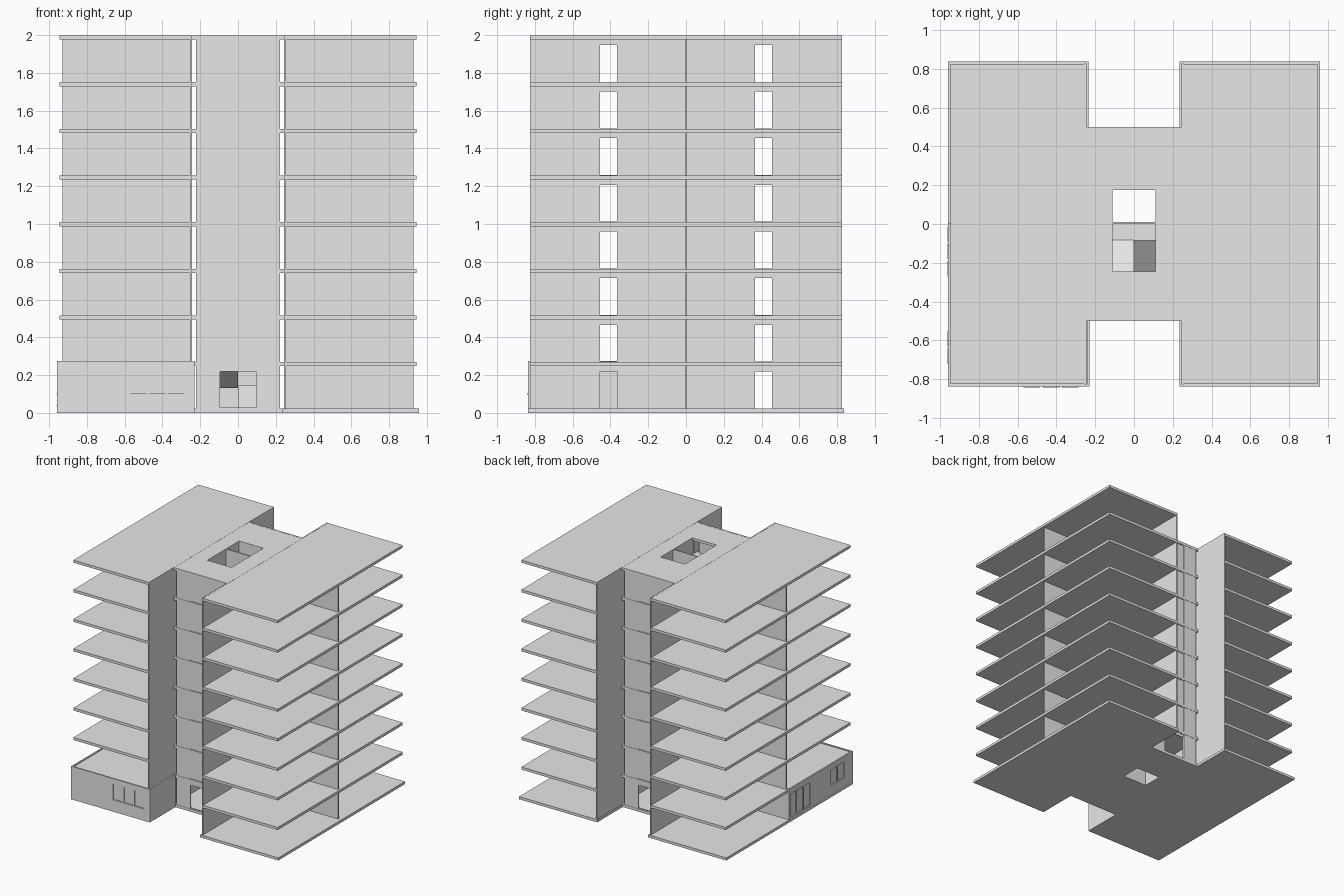
import bpy
from mathutils import Matrix

cube = bpy.data.objects.get("Cube")
if cube:
    bpy.data.objects.remove(cube)

concrete = bpy.data.materials.new("light_concrete")
concrete.use_nodes = True
grey = (0.8, 0.8, 0.8, 1)
concrete.diffuse_color = grey
concrete.node_tree.nodes["Principled BSDF"].inputs["Base Color"].default_value = grey

FLOORS = 8
PITCH = 0.247
SLAB = 0.022
# Plane name -> how (u, v, thickness) map to (x, y, z)
PLANES = {
    "xy": Matrix.Identity(4),
    "xz": Matrix(((1, 0, 0, 0), (0, 0, -1, 0), (0, 1, 0, 0), (0, 0, 0, 1))),
    "yz": Matrix(((0, 0, 1, 0), (1, 0, 0, 0), (0, 1, 0, 0), (0, 0, 0, 1))),
}
AXIS = {"xy": 2, "xz": 1, "yz": 0}


def rect(u0, u1, v0, v1):
    return [(u0, v0), (u1, v0), (u1, v1), (u0, v1)]


def plate(name, plane, lo, hi, outline, holes=()):
    """Flat panel between lo and hi along the plane's normal, with holes."""
    curve = bpy.data.curves.new(name, "CURVE")
    curve.dimensions = "2D"
    curve.fill_mode = "BOTH"
    curve.extrude = (hi - lo) / 2
    for loop in [outline, *holes]:
        spline = curve.splines.new("POLY")
        spline.points.add(len(loop) - 1)
        for point, (u, v) in zip(spline.points, loop):
            point.co = (u, v, 0, 1)
        spline.use_cyclic_u = True
    helper = bpy.data.objects.new(name + "_outline", curve)
    bpy.context.collection.objects.link(helper)
    graph = bpy.context.evaluated_depsgraph_get()
    mesh = bpy.data.meshes.new_from_object(helper.evaluated_get(graph))
    bpy.data.objects.remove(helper)
    shift = [0, 0, 0]
    shift[AXIS[plane]] = (lo + hi) / 2
    mesh.transform(Matrix.Translation(shift) @ PLANES[plane])
    for face in mesh.polygons:
        face.use_smooth = False
    mesh.materials.clear()
    mesh.materials.append(concrete)
    obj = bpy.data.objects.new(name, mesh)
    bpy.context.collection.objects.link(obj)
    return obj


def h_plan(x_in, x_out, y_in, y_out):
    half = [(x_out, -y_out), (x_out, y_out), (x_in, y_out), (x_in, y_in)]
    other = [(-x_in, y_in), (-x_in, y_out), (-x_out, y_out), (-x_out, -y_out)]
    return half + other + [(-x_in, -y_out), (-x_in, -y_in), (x_in, -y_in), (x_in, -y_out)]


# Floor slabs with stair and lift openings
wells = [rect(-0.112, 0.112, -0.245, 0), rect(-0.112, 0.112, 0.01, 0.175)]
plate("ground_slab", "xy", 0, SLAB, h_plan(0.235, 0.958, 0.5, 0.836), wells[1:])
for i in range(1, FLOORS + 1):
    z = i * PITCH
    plate(f"floor_slab_{i}", "xy", z, z + SLAB, h_plan(0.245, 0.945, 0.5, 0.825), wells)

# Wing walls with a pair of doorways on every storey
floors = [SLAB + i * PITCH for i in range(FLOORS)]
doors = [rect(s * 0.41 - 0.045, s * 0.41 + 0.045, z + 0.002, z + 0.197)
         for z in floors for s in (-1, 1)]
for side, s in (("left", 1), ("right", -1)):
    lo, hi = sorted((s * 0.244, s * 0.255))
    plate(f"{side}_wing_wall", "yz", lo, hi, rect(-0.826, 0.826, 0, 1.999), doors)
    # Party wall between the front and back flats
    u0, u1 = sorted((s * 0.25, s * 0.93))
    plate(f"{side}_party_wall", "xz", -0.006, 0.006, rect(u0, u1, 0.01, 1.99))

# Front and back faces of the connecting block, with a slim recessed bay
bays = [rect(-0.097, 0.097, z + 0.004, z + PITCH - SLAB - 0.004) for z in floors]
for side, s in (("front", -1), ("back", 1)):
    lo, hi = sorted((s * 0.498, s * 0.486))
    plate(f"{side}_facade", "xz", lo, hi, rect(-0.222, 0.222, 0, 1.999), bays)
    lo, hi = sorted((s * 0.493, s * 0.486))
    plate(f"{side}_bay_panel", "xz", lo, hi, rect(-0.11, 0.11, 0.005, 1.99),
          [rect(-0.096, 0.096, 0.028, 0.218)])

# Stair and lift core walls
for side, s in (("left", 1), ("right", -1)):
    lo, hi = sorted((s * 0.112, s * 0.122))
    plate(f"{side}_core_wall", "yz", lo, hi, rect(-0.245, 0.185, 0.01, 1.99))
plate("stair_lift_wall", "xz", 0, 0.01, rect(-0.115, 0.115, 0.01, 1.99))
plate("lift_back_wall", "xz", 0.175, 0.185, rect(-0.115, 0.115, 0.01, 1.99))

# Two flights and a half landing per storey
for i, z in enumerate(floors[:-1]):
    mid = z + PITCH / 2
    plate(f"landing_{i}", "xy", mid - 0.012, mid, rect(-0.112, 0.112, -0.085, 0))
    for name, lo, start, end in (("lower", 0, z, mid), ("upper", -0.112, z + PITCH, mid)):
        plate(f"{name}_flight_{i}", "yz", lo, lo + 0.112,
              [(-0.245, start - 0.014), (-0.083, end - 0.014), (-0.083, end), (-0.245, start)])

# Ground-floor enclosure around the front right flat
TOP = 0.276
front_windows = [(-0.57 + 0.1 * i, -0.485 + 0.1 * i) for i in range(3)]
side_windows = [(-0.72, -0.64), (-0.63, -0.55)]
side_doors = [(-0.27, -0.19), (-0.18, -0.1), (-0.09, -0.015)]
front_holes = [rect(a, b, 0.1, 0.23) for a, b in front_windows]
side_holes = [rect(a, b, 0.1, 0.23) for a, b in side_windows]
side_holes += [rect(a, b, 0.04, 0.23) for a, b in side_doors]
plate("enclosure_front_wall", "xz", -0.836, -0.824, rect(-0.957, -0.23, 0, TOP), front_holes)
plate("enclosure_side_wall", "yz", -0.957, -0.945, rect(-0.836, 0.006, 0, TOP), side_holes)
plate("enclosure_inner_wall", "yz", -0.242, -0.23, rect(-0.836, -0.5, 0, TOP))
plate("enclosure_end_wall", "xz", -0.006, 0.006, rect(-0.957, -0.92, 0, TOP))
plate("front_window_panes", "xz", -0.83, -0.825, rect(-0.6, -0.25, 0.08, 0.25))
plate("side_window_panes", "yz", -0.951, -0.946, rect(-0.75, 0, 0.03, 0.25))
# Sills
for i, (a, b) in enumerate(front_windows):
    plate(f"front_sill_{i}", "xz", -0.841, -0.83, rect(a, b, 0.097, 0.102))
for i, (a, b) in enumerate(side_windows + side_doors):
    z = 0.1 if i < 2 else 0.04
    plate(f"side_sill_{i}", "yz", -0.962, -0.95, rect(a, b, z - 0.003, z + 0.002))
